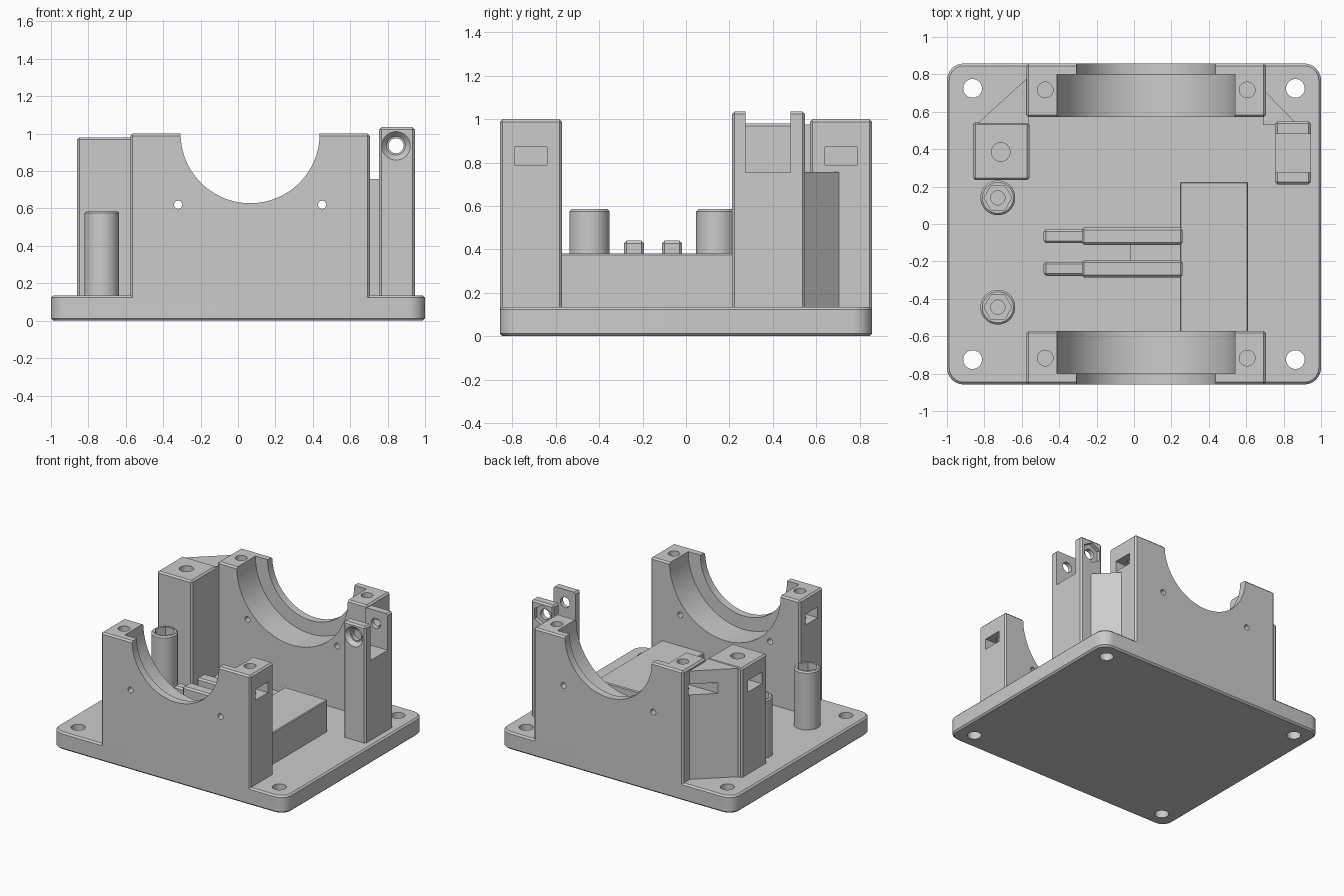
import bpy, bmesh, math
from mathutils import Matrix, Vector

if "Cube" in bpy.data.objects:
    bpy.data.objects.remove(bpy.data.objects["Cube"])

grey = bpy.data.materials.new("plastic_grey")
grey.diffuse_color = (0.6, 0.6, 0.6, 1)
grey.use_nodes = True
grey.node_tree.nodes["Principled BSDF"].inputs["Base Color"].default_value = grey.diffuse_color


def prism(name, pts, z0, z1, bevel=0.012):
    """Extrude a plan outline between two heights, chamfering its edges."""
    bm = bmesh.new()
    low = bm.faces.new([bm.verts.new((x, y, z0)) for x, y in pts])
    ext = bmesh.ops.extrude_face_region(bm, geom=[low])
    for v in ext["geom"]:
        if isinstance(v, bmesh.types.BMVert):
            v.co.z = z1
    bmesh.ops.recalc_face_normals(bm, faces=bm.faces)
    if bevel:
        edges = [e for e in bm.edges if e.calc_face_angle(0) > 0.6]
        bmesh.ops.bevel(bm, geom=edges, offset=bevel, segments=1, affect='EDGES', clamp_overlap=True)
    return finish(name, bm)


def box(name, x0, x1, y0, y1, z0, z1, bevel=0.012):
    return prism(name, [(x0, y0), (x1, y0), (x1, y1), (x0, y1)], z0, z1, bevel)


def rod(name, centre, r, depth, axis='Z', sides=32, r2=None, turn=0.0):
    bm = bmesh.new()
    rot = Matrix.Rotation(-math.pi / 2, 4, 'X') if axis == 'Y' else Matrix()
    mat = Matrix.Translation(Vector(centre)) @ rot @ Matrix.Rotation(turn, 4, 'Z')
    bmesh.ops.create_cone(bm, cap_ends=True, segments=sides, radius1=r,
                          radius2=r if r2 is None else r2, depth=depth, matrix=mat)
    return finish(name, bm)


def finish(name, bm):
    mesh = bpy.data.meshes.new(name)
    bm.to_mesh(mesh)
    bm.free()
    mesh.materials.append(grey)
    ob = bpy.data.objects.new(name, mesh)
    bpy.context.collection.objects.link(ob)
    return ob


def carve(ob, cutters, smooth=True):
    """Subtract the cutters one by one, then remove them."""
    for c in cutters:
        m = ob.modifiers.new("cut", 'BOOLEAN')
        m.operation, m.solver, m.object = 'DIFFERENCE', 'EXACT', c
    bpy.context.view_layer.update()
    mesh = bpy.data.meshes.new_from_object(ob.evaluated_get(bpy.context.evaluated_depsgraph_get()))
    ob.modifiers.clear()
    ob.data = mesh
    for c in cutters:
        bpy.data.objects.remove(c)
    if smooth:
        bpy.ops.object.select_all(action='DESELECT')
        ob.select_set(True)
        bpy.context.view_layer.objects.active = ob
        bpy.ops.object.shade_smooth_by_angle(angle=math.radians(25))


# Base plate with rounded corners and four screw holes
outline = []
for i, (sx, sy) in enumerate([(1, 1), (-1, 1), (-1, -1), (1, -1)]):
    for k in range(9):
        a = math.pi / 2 * (i + k / 8)
        outline.append((sx * 0.91 + 0.09 * math.cos(a), sy * 0.768 + 0.09 * math.sin(a)))
base = prism("base_plate", outline, 0, 0.135, 0)
mod = base.modifiers.new("chamfer", 'BEVEL')
mod.width, mod.segments, mod.limit_method = 0.012, 1, 'ANGLE'
carve(base, [rod("cut", (x, y, 0.07), 0.05, 0.4) for x in (-0.863, 0.863) for y in (-0.725, 0.725)])

# Two cradle walls with a stepped half-round seat
for name, s in (("front_cradle", -1), ("back_cradle", 1)):
    ya, yb = sorted((s * 0.572, s * 0.858))
    wall = box(name, -0.575, 0.705, ya, yb, 0.013, 1.0)
    cuts = [rod("cut", (0.065, s * 0.7, 1.0), 0.372, 0.6, 'Y', 96),
            rod("cut", (0.065, s * 0.65, 1.0), 0.476, 0.3, 'Y', 96)]
    for x in (-0.32, 0.45):
        cuts.append(rod("cut", (x, s * 0.7, 0.62), 0.022, 0.6, 'Y', 20))
    y0, y1 = sorted((s * 0.64, s * 0.79))
    for x, a, b in ((-0.475, -0.7, -0.4), (0.605, 0.53, 0.8)):
        cuts.append(rod("cut", (x, s * 0.717, 0.9), 0.042, 0.5))
        cuts.append(box("cut", a, b, y0, y1, 0.79, 0.873, 0))
    carve(wall, cuts)

# Square tower with screw hole and nut slot
tower = box("square_tower", -0.86, -0.56, 0.235, 0.545, 0.1, 0.98)
carve(tower, [rod("cut", (-0.712, 0.385, 0.9), 0.05, 0.5),
              box("cut", -0.95, -0.63, 0.3, 0.47, 0.77, 0.86, 0)])

# Webs tying the tower and the hinge bracket to the back wall
left_web = prism("tower_web", [(-0.845, 0.53), (-0.565, 0.53), (-0.565, 0.785)], 0.1, 0.975, 0)
carve(left_web, [box("cut", -0.9, -0.5, 0.64, 0.79, 0.79, 0.873, 0)], False)
prism("bracket_web", [(0.69, 0.53), (0.87, 0.535), (0.7, 0.71), (0.69, 0.71)], 0.1, 0.757, 0)

# Forked hinge bracket with a cross bolt hole
bracket = box("hinge_bracket", 0.755, 0.945, 0.212, 0.548, 0.1, 1.035)
carve(bracket, [box("cut", 0.6, 1.1, 0.275, 0.482, 0.755, 1.2, 0),
                rod("cut", (0.845, 0.38, 0.935), 0.04, 0.6, 'Y'),
                rod("cut", (0.845, 0.222, 0.935), 0.085, 0.04, 'Y', 32, 0.05),
                rod("cut", (0.845, 0.548, 0.935), 0.08, 0.06, 'Y', 6)])

# Round posts with hexagonal nut pockets
for name, y in (("rear_post", 0.14), ("front_post", -0.445)):
    post = rod(name, (-0.728, y, 0.345), 0.093, 0.48, sides=48)
    mod = post.modifiers.new("chamfer", 'BEVEL')
    mod.width, mod.segments, mod.limit_method = 0.01, 1, 'ANGLE'
    carve(post, [rod("cut", (-0.728, y, 0.56), 0.074, 0.14, sides=6, turn=math.pi / 6),
                 rod("cut", (-0.728, y, 0.45), 0.038, 0.3)])

# Inner block with two rounded guide arms and their cross web
box("inner_block", 0.245, 0.61, -0.6, 0.225, 0.1, 0.38, 0.006)
for name, y in (("rear_arm", -0.065), ("front_arm", -0.24)):
    box(name + "_tip", -0.483, -0.2, y - 0.037, y + 0.037, 0.1, 0.32)
    arm = box(name, -0.278, 0.26, y - 0.046, y + 0.046, 0.1, 0.44)
box("arm_web", -0.02, 0.25, -0.2, -0.1, 0.1, 0.3, 0)
